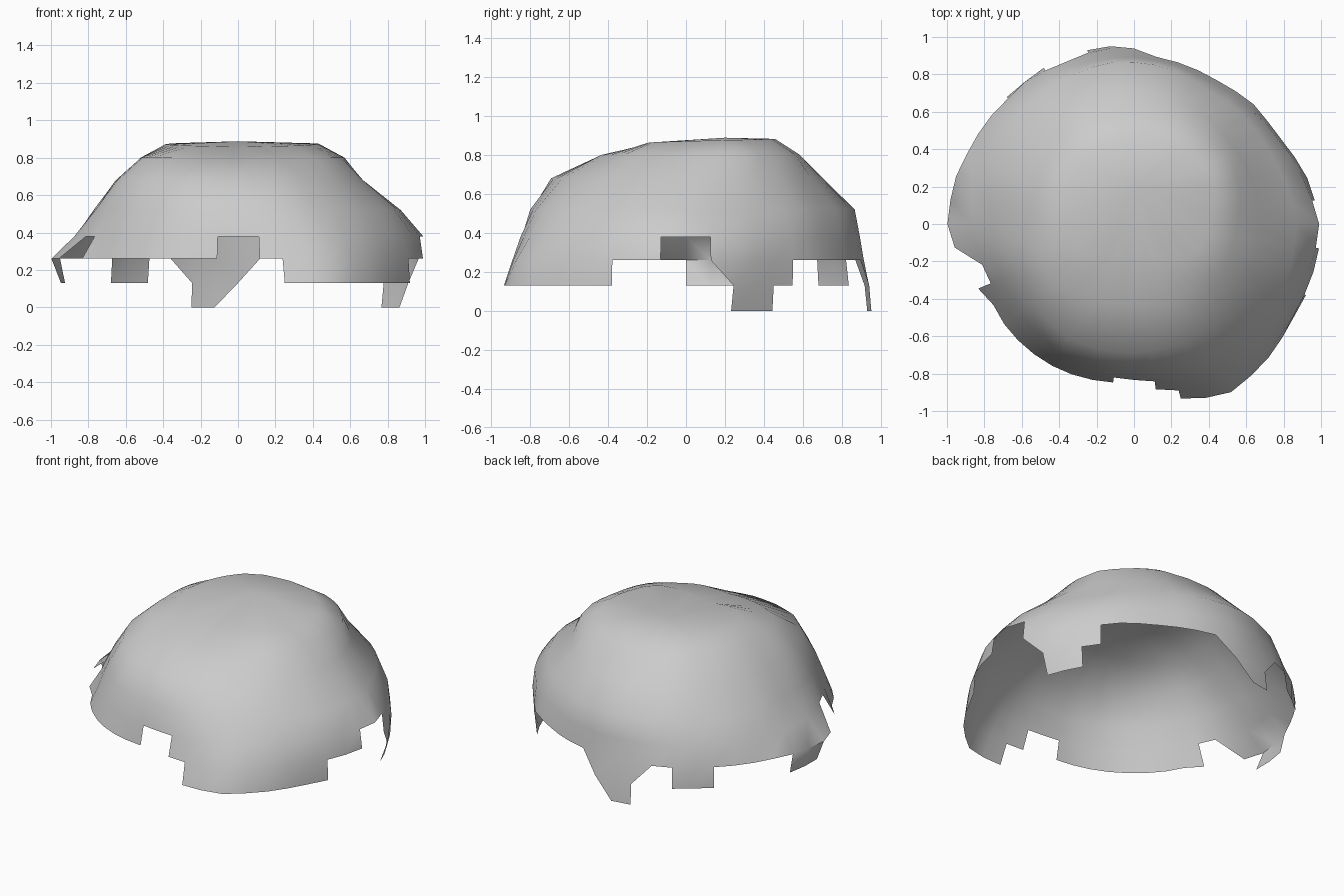
import bpy
import bmesh
import math
import random

random.seed(4)
SECTORS = 48

default_cube = bpy.data.objects.get("Cube")
if default_cube:
    bpy.data.objects.remove(default_cube, do_unlink=True)

# Plain grey surface
grey = bpy.data.materials.new("light grey")
grey.use_nodes = True
colour = (0.6, 0.6, 0.6, 1)
grey.diffuse_color = colour
grey.node_tree.nodes["Principled BSDF"].inputs["Base Color"].default_value = colour

# Dome cross-sections: height, then radius in percent every thirty degrees from +x
SECTIONS = [
    (0.00, "90 89 89 96 97 97 95 88 91 91 106 99"),
    (0.13, "99 90 90 94 96 97 95 88 90 89 104 99"),
    (0.26, "100 91 89 91 95 96 100 87 88 85 100 98"),
    (0.38, "99 89 86 89 91 91 87 82 84 83 92 94"),
    (0.52, "87 82 82 87 86 82 77 76 79 79 84 86"),
    (0.68, "67 67 69 70 71 66 65 68 70 69 68 67"),
    (0.80, "55 62 61 58 59 55 52 53 47 42 48 53"),
    (0.87, "41 48 48 45 45 41 38 29 18 15 20 35"),
]

# Ragged rim: lowest section reached by each sector, one sign per sector
RIM = "dbaabccccccb" + "aabcbbccccbb" + "ccdccccccccd" + "dcbbbbbbbccd"


def radius_at(radii, sector):
    """Blend between the measured directions around the dome."""
    place = sector / SECTORS * len(radii)
    low = int(place)
    part = place - low
    return radii[low] * (1 - part) + radii[(low + 1) % len(radii)] * part


def make_ring(bm, height, radii):
    ring = []
    for sector in range(SECTORS):
        angle = math.tau * sector / SECTORS
        radius = radius_at(radii, sector) + random.uniform(-0.005, 0.005)
        # the crown is highest towards the back
        lift = 0.012 * math.sin(angle) if height > 0.8 else 0
        ring.append(bm.verts.new((radius * math.cos(angle),
                                  radius * math.sin(angle),
                                  height + lift)))
    return ring


# Open dome shell
bm = bmesh.new()
rings = []
for height, text in SECTIONS:
    radii = [int(word) / 100 for word in text.split()]
    rings.append(make_ring(bm, height, radii))

for level, (lower, upper) in enumerate(zip(rings, rings[1:])):
    for sector in range(SECTORS):
        if level < "abcd".index(RIM[sector]):
            continue
        following = (sector + 1) % SECTORS
        bm.faces.new((lower[sector], lower[following],
                      upper[following], upper[sector]))

# Crown cap
top = bm.verts.new((0, 0.2, 0.888))
for sector in range(SECTORS):
    bm.faces.new((rings[-1][sector], rings[-1][(sector + 1) % SECTORS], top))

# Torn slivers: cut a corner off some rim teeth
for face in list(bm.faces):
    open_sides = sum(edge.is_boundary for edge in face.edges)
    if open_sides >= 2 and len(face.verts) == 4 and random.random() < 0.2:
        corners = list(face.verts)
        low_corner = min(corners, key=lambda v: len(v.link_faces))
        corners.remove(low_corner)
        bm.faces.remove(face)
        bm.faces.new(corners)

loose = [vert for vert in bm.verts if not vert.link_faces]
bmesh.ops.delete(bm, geom=loose, context='VERTS')

# Shell object
mesh = bpy.data.meshes.new("ragged_dome_shell")
bm.to_mesh(mesh)
bm.free()
mesh.materials.append(grey)
dome = bpy.data.objects.new("ragged_dome_shell", mesh)
bpy.context.collection.objects.link(dome)
bpy.context.view_layer.objects.active = dome
dome.select_set(True)
bpy.ops.object.shade_smooth_by_angle(angle=math.radians(60))
